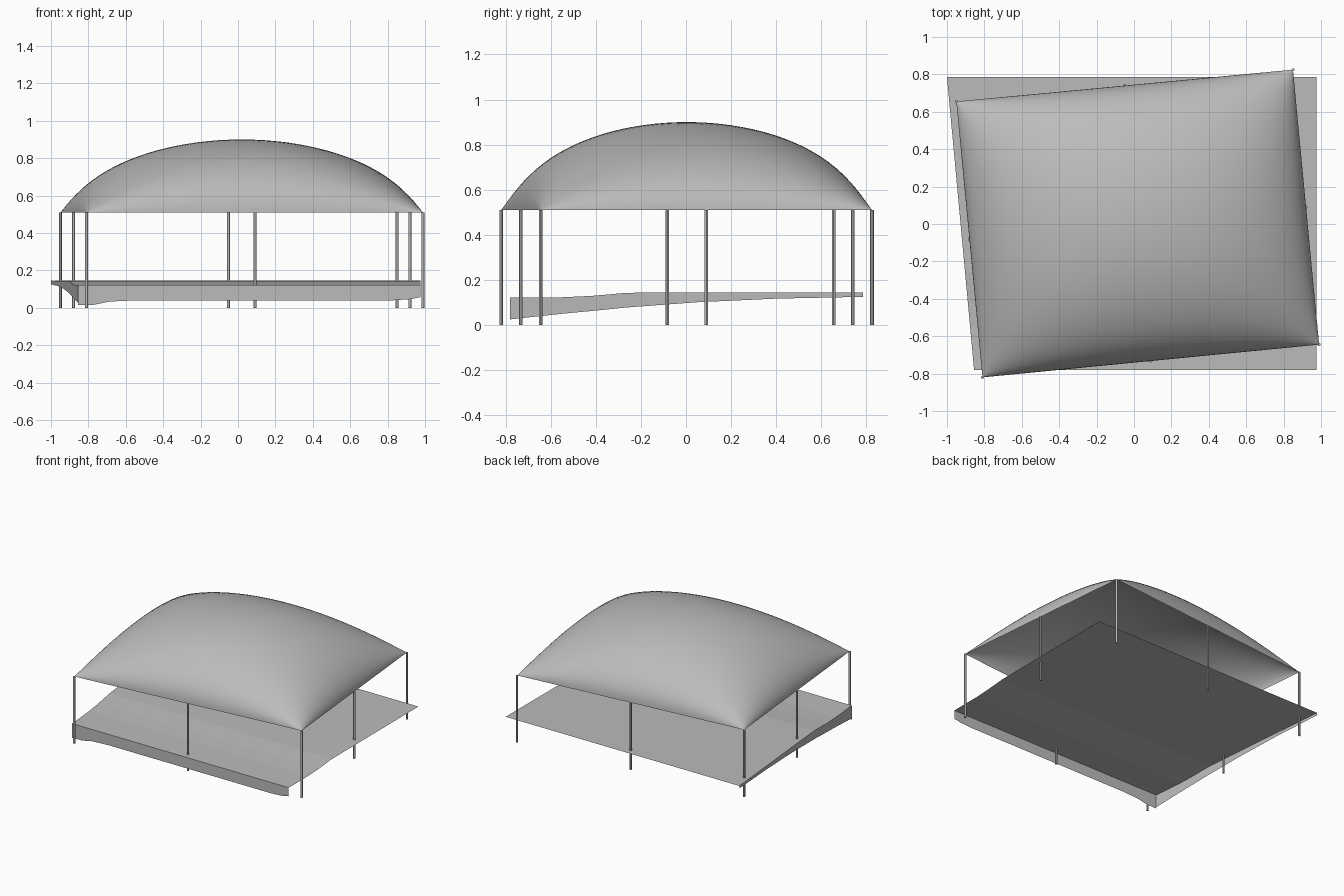
import bpy
import bmesh
import math
from mathutils import Vector

cube = bpy.data.objects.get("Cube")
if cube:
    bpy.data.objects.remove(cube)

grey = bpy.data.materials.new("pale grey")
grey.use_nodes = True
colour = (0.5, 0.5, 0.5, 1)
grey.diffuse_color = colour
grey.node_tree.nodes["Principled BSDF"].inputs["Base Color"].default_value = colour


def sheet(name, rows, smooth=False):
    """Make a surface through equal-length rows of points."""
    bm = bmesh.new()
    grid = [[bm.verts.new(p) for p in row] for row in rows]
    for a, b in zip(grid, grid[1:]):
        for i in range(len(a) - 1):
            bm.faces.new((a[i], a[i + 1], b[i + 1], b[i]))
    mesh = bpy.data.meshes.new(name)
    bm.to_mesh(mesh)
    bm.free()
    mesh.materials.append(grey)
    if smooth:
        mesh.shade_smooth()
    obj = bpy.data.objects.new(name, mesh)
    bpy.context.collection.objects.link(obj)
    return obj


# Corners of the roof plan, counter-clockwise from front right
EAVES, RISE = 0.51, 0.39
corners = [Vector(p) for p in ((-0.81, -0.82), (0.99, -0.645), (0.85, 0.825), (-0.95, 0.655))]


def roof_point(u, v):
    s, t = (u + 1) / 2, (v + 1) / 2
    front = corners[0].lerp(corners[1], s)
    back = corners[3].lerp(corners[2], s)
    p = front.lerp(back, t)
    bulge = max(0, 1 - u * u) ** 0.56 * max(0, 1 - v * v) ** 0.5
    return (p.x, p.y, EAVES + RISE * bulge)


# Inflated roof shell, with denser rows near the eaves
N = 48
steps = [math.sin(math.pi * (i / N - 0.5)) for i in range(N + 1)]
sheet("roof_shell", [[roof_point(u, v) for u in steps] for v in steps], True)

# Posts at the corners and the middle of each side
for i, corner in enumerate(corners):
    middle = (corner + corners[(i + 1) % 4]) / 2
    for kind, p in (("corner", corner), ("side", middle)):
        bpy.ops.mesh.primitive_cylinder_add(vertices=12, radius=0.008, depth=EAVES,
                                            location=(p.x, p.y, EAVES / 2))
        post = bpy.context.object
        post.name = f"{kind}_post_{i + 1}"
        post.data.materials.append(grey)
        bpy.ops.object.shade_smooth_by_angle()

# Ground deck, dipping toward the front
FRONT, BACK = -0.78, 0.785


def left_x(y):
    return -0.855 - 0.145 * (y - FRONT) / (BACK - FRONT)


deck_profile = [(FRONT, 0.123), (-0.55, 0.123), (-0.42, 0.129), (-0.26, 0.143), (BACK, 0.145)]
sheet("deck", [[(left_x(y), y, z), (0.975, y, z)] for y, z in deck_profile])

# Skirt under the front edge
front_bottom = [(-0.855, 0.015), (-0.77, 0.016), (-0.69, 0.033), (-0.55, 0.04),
                (0.83, 0.04), (0.92, 0.046), (0.975, 0.057)]
sheet("front_skirt", [[(x, FRONT, z) for x, z in front_bottom],
                      [(x, FRONT, 0.123) for x, z in front_bottom]])

# Tapering skirt under the slanted side edge
side_bottom = [0.025, 0.048, 0.07, 0.094, 0.125]
side_rows = [[(left_x(y), y, z) for y, z in deck_profile],
             [(left_x(y), y, z) for (y, _), z in zip(deck_profile, (0.025, 0.05, 0.062, 0.078, 0.125))]]
extra = [(0.05, 0.101), (0.4, 0.117)]
for k, (y, z) in enumerate(extra):
    side_rows[0].insert(4 + k, (left_x(y), y, 0.144))
    side_rows[1].insert(4 + k, (left_x(y), y, z))
sheet("side_skirt", side_rows)
